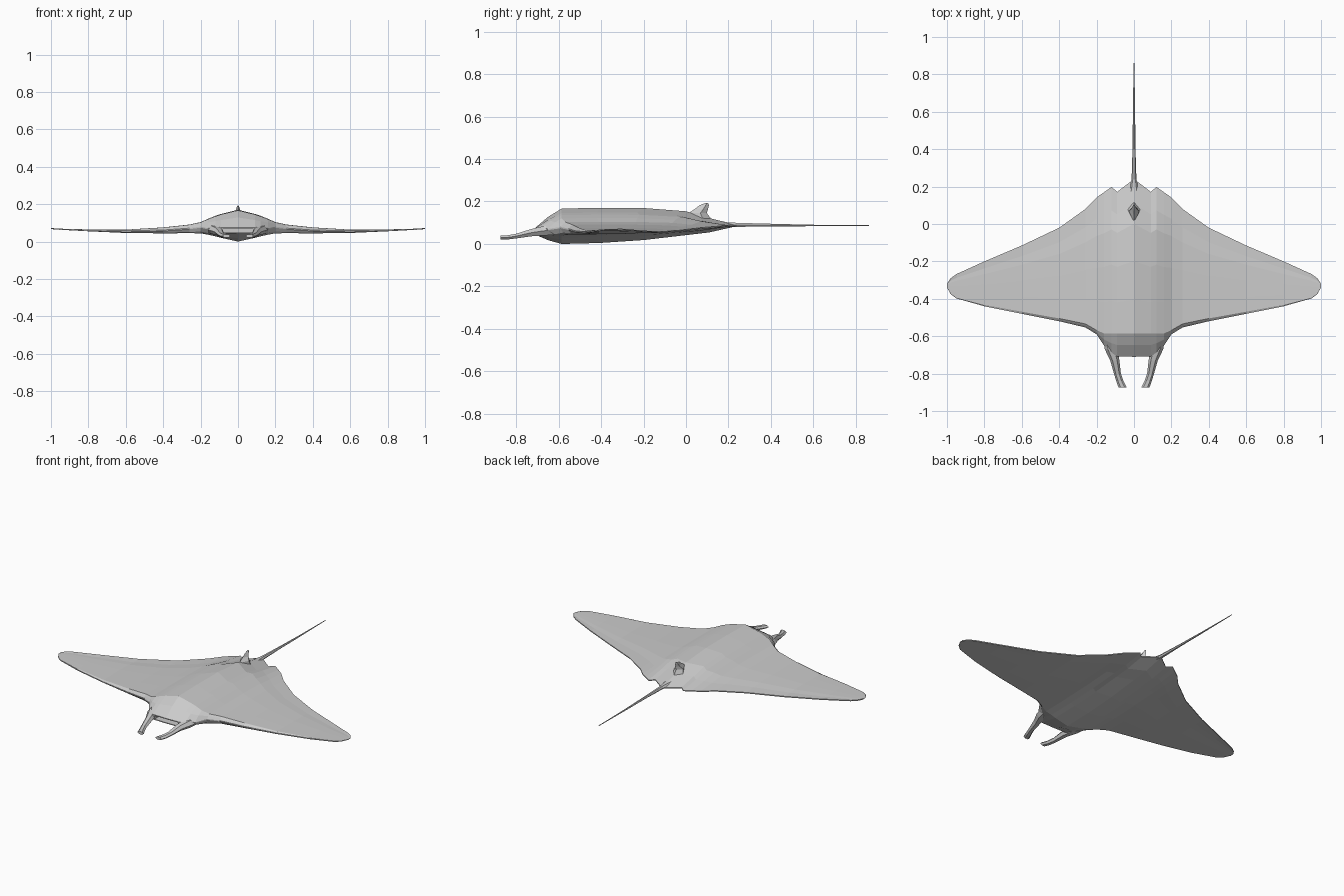
import bpy, bmesh
from mathutils import Vector

if "Cube" in bpy.data.objects:
    bpy.data.objects.remove(bpy.data.objects["Cube"])


def make(name, verts, faces):
    me = bpy.data.meshes.new(name)
    me.from_pydata([tuple(v) for v in verts], [], faces)
    bm = bmesh.new()
    bm.from_mesh(me)
    bmesh.ops.remove_doubles(bm, verts=bm.verts, dist=0.0003)
    bmesh.ops.recalc_face_normals(bm, faces=bm.faces)
    bm.to_mesh(me)
    bm.free()
    ob = bpy.data.objects.new(name, me)
    bpy.context.collection.objects.link(ob)
    return ob


def loft(name, rings):
    """Bridge closed rings of equal size and cap both ends."""
    n = len(rings[0])
    verts = [v for r in rings for v in r]
    faces = [[i * n + j, i * n + (j + 1) % n, (i + 1) * n + (j + 1) % n, (i + 1) * n + j]
             for i in range(len(rings) - 1) for j in range(n)]
    faces += [list(range(n)), list(range((len(rings) - 1) * n, len(rings) * n))]
    return make(name, verts, faces)


# Body and wings: x, front y, back y, crest z, belly z, front edge z, back edge z
stations = [
    (0.00, -0.710, 0.240, 0.170, 0.000, 0.060, 0.087),
    (0.09, -0.708, 0.172, 0.148, 0.020, 0.060, 0.085),
    (0.12, -0.690, 0.198, 0.138, 0.028, 0.062, 0.085),
    (0.16, -0.650, 0.170, 0.122, 0.037, 0.068, 0.083),
    (0.20, -0.590, 0.142, 0.104, 0.044, 0.077, 0.080),
    (0.26, -0.553, 0.080, 0.091, 0.045, 0.069, 0.075),
    (0.40, -0.520, -0.020, 0.076, 0.044, 0.059, 0.063),
    (0.60, -0.480, -0.115, 0.064, 0.046, 0.055, 0.056),
    (0.80, -0.440, -0.200, 0.065, 0.055, 0.060, 0.060),
    (0.95, -0.398, -0.268, 0.069, 0.063, 0.066, 0.066),
    (0.98, -0.375, -0.290, 0.070, 0.066, 0.068, 0.068),
    (1.00, -0.340, -0.320, 0.0705, 0.0685, 0.070, 0.070),
]


def section(s, side):
    x, yf, yb, top, bot, ef, eb = s
    blunt = 0.016 if x < 0.13 else 0.003
    crest_y = max(-0.585, yf + 0.03 * (yb - yf))
    span = yb - crest_y
    # y, share of crest height, share of belly depth
    rows = [((yf + crest_y) / 2, 0.62, 0.72), (crest_y, 0.97, 1.0),
            (crest_y + 0.22 * span, 1.0, 0.93), (crest_y + 0.47 * span, 0.99, 0.75),
            (crest_y + 0.71 * span, 0.82, 0.48), (crest_y + 0.84 * span, 0.45, 0.35)]

    def edge(y):
        return ef + (eb - ef) * (y - yf) / (yb - yf)
    upper = [(yf, min(ef + blunt, top))]
    lower = [(yf, max(ef - blunt, bot))]
    for y, a, b in rows:
        e = edge(y)
        upper.append((y, max(e, e + (top - e) * a)))
        lower.append((y, min(e, e + (bot - e) * b)))
    upper.append((yb, eb + 0.003))
    lower.append((yb, eb - 0.003))
    return [Vector((side * x, y, z)) for y, z in upper + lower[::-1]]


rings = [section(s, -1) for s in stations[:0:-1]] + [section(s, 1) for s in stations]
body = loft("body_and_wings", rings)

# Mouth opening with a hidden cutter
bpy.ops.mesh.primitive_cube_add(size=1, location=(0, -0.68, 0.060))
cutter = bpy.context.object
cutter.name = "mouth_cutter"
cutter.scale = (0.16, 0.12, 0.022)
cutter.hide_render = True
cutter.hide_viewport = False
cutter.display_type = 'WIRE'
mod = body.modifiers.new("mouth", 'BOOLEAN')
mod.operation, mod.solver, mod.object = 'DIFFERENCE', 'EXACT', cutter
bpy.context.view_layer.objects.active = body
bpy.ops.object.modifier_apply(modifier="mouth")
bpy.data.objects.remove(cutter)

# Two head fins: y, inner x, outer x, middle z, half thickness
fin_path = [(-0.62, 0.100, 0.165, 0.065, 0.022), (-0.67, 0.088, 0.156, 0.062, 0.022),
            (-0.73, 0.078, 0.127, 0.053, 0.017), (-0.80, 0.070, 0.107, 0.037, 0.011),
            (-0.84, 0.056, 0.095, 0.031, 0.010), (-0.873, 0.040, 0.083, 0.030, 0.009)]
for side, label in ((1, "right"), (-1, "left")):
    rings = []
    for y, a, b, z, t in fin_path:
        w = b - a
        pts = [(a, 0), (a + 0.25 * w, 1), (b - 0.25 * w, 1), (b, 0),
               (b - 0.25 * w, -1), (a + 0.25 * w, -1)]
        rings.append([Vector((side * x, y, z + k * t)) for x, k in pts])
    loft("head_fin_" + label, rings)

# Tail: y, half width, half height, middle z
tail = [(0.12, 0.050, 0.020, 0.088), (0.19, 0.026, 0.014, 0.090), (0.24, 0.013, 0.011, 0.090),
        (0.40, 0.008, 0.007, 0.089), (0.60, 0.006, 0.004, 0.087), (0.862, 0.002, 0.002, 0.087)]
loft("tail", [[Vector((w * a, y, z + h * b)) for a, b in
               ((1, 0), (.5, .87), (-.5, .87), (-1, 0), (-.5, -.87), (.5, -.87))]
              for y, w, h, z in tail])

# Dorsal fin: z, front y, back y, half width
dorsal = [(0.110, 0.000, 0.125, 0.036), (0.145, 0.012, 0.098, 0.028), (0.165, 0.042, 0.104, 0.013),
          (0.183, 0.065, 0.108, 0.008), (0.192, 0.090, 0.104, 0.003)]
loft("dorsal_fin", [[Vector((0, a, z)), Vector((w, a + 0.65 * (b - a), z)),
                     Vector((0, b, z)), Vector((-w, a + 0.65 * (b - a), z))]
                    for z, a, b, w in dorsal])
